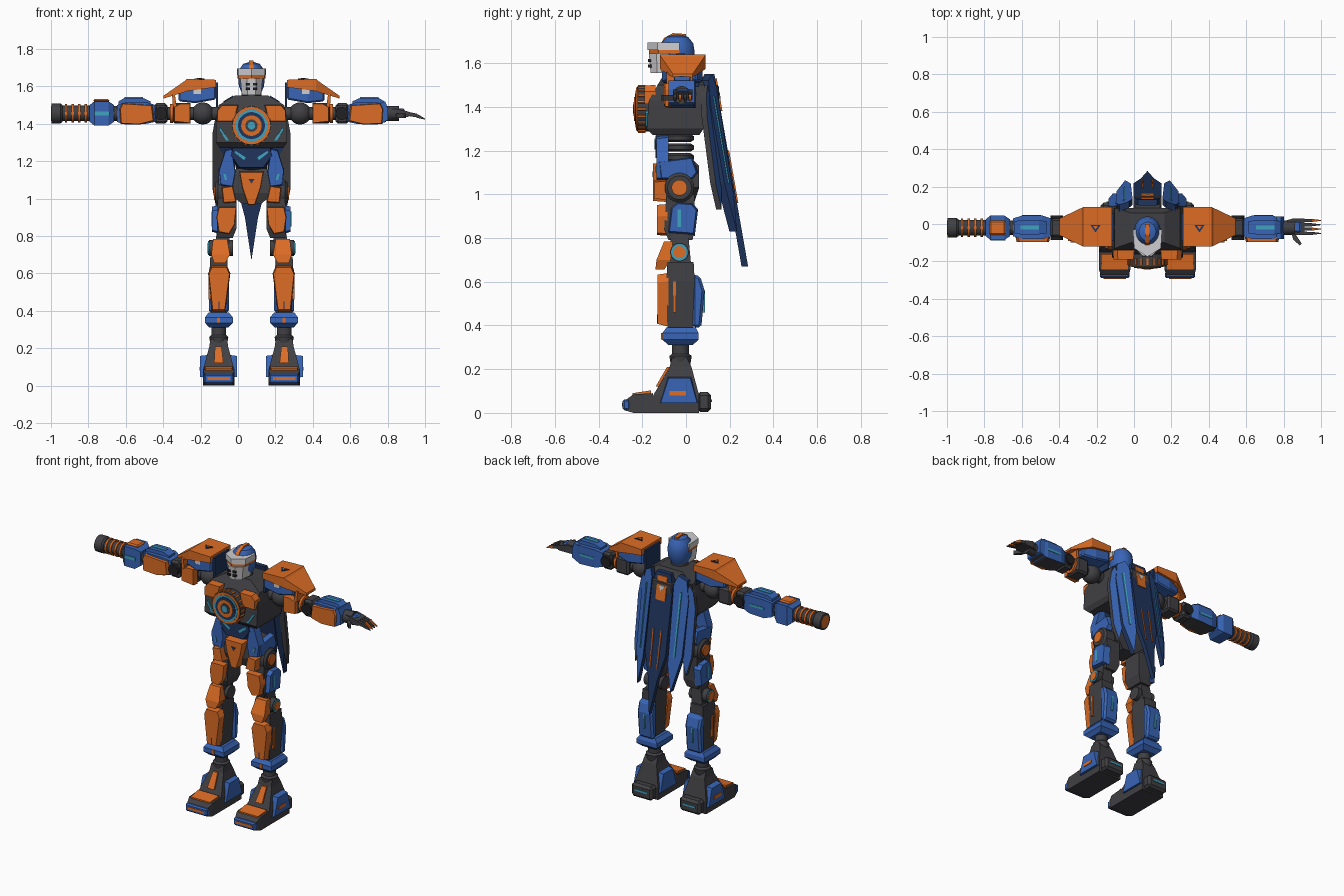
import bpy, bmesh, math
from mathutils import Vector

C = 0.072  # body centreline in x (the cannon arm is longer than the hand arm)
BOTH = (1, -1)
MATS = {}
for n, c in {"orange": (.72, .15, .018), "blue": (.04, .13, .47), "navy": (.014, .035, .11),
             "charcoal": (.052, .052, .058), "black": (.015, .015, .018),
             "cyan": (.05, .36, .52), "white": (.62, .62, .64)}.items():
    MATS[n] = bpy.data.materials.new(n)
    MATS[n].diffuse_color = (*c, 1)


def finish(name, verts, faces, mat, sides, bevel=0, smooth=False, rule=None):
    """Create the part once per side, mirrored about the centreline."""
    for s in sides:
        bm = bmesh.new()
        vs = [bm.verts.new((C + s * x, y, z)) for x, y, z in verts]
        for f in faces:
            bm.faces.new([vs[i] for i in f])
        bmesh.ops.recalc_face_normals(bm, faces=bm.faces)
        me = bpy.data.meshes.new(name)
        me.materials.append(MATS[mat])
        if rule:  # second colour picked by face normal
            me.materials.append(MATS[rule[0]])
            for f in bm.faces:
                f.normal_update()
                n = f.normal.copy()
                n.x *= s
                f.material_index = int(n.dot(Vector(rule[1])) > 0.6)
        bm.to_mesh(me)
        bm.free()
        ob = bpy.data.objects.new(name, me)
        bpy.context.collection.objects.link(ob)
        if bevel:
            m = ob.modifiers.new("chamfer", "BEVEL")
            m.width, m.segments = bevel, 1
        if smooth:
            bpy.ops.object.select_all(action='DESELECT')
            ob.select_set(True)
            bpy.context.view_layer.objects.active = ob
            bpy.ops.object.shade_smooth_by_angle(angle=math.radians(35))


def place(axis, u, v, t):
    return {"x": (t, u, v), "y": (u, t, v), "z": (u, v, t)}[axis]


def slab(name, pts, axis, a, b, mat, sides=(1,), taper=1, bevel=0, warp=None, rule=None):
    """Prism from an outline; the far end may shrink about its centre."""
    n = len(pts)
    cu, cv = sum(p[0] for p in pts) / n, sum(p[1] for p in pts) / n
    vs = [place(axis, u, v, a) for u, v in pts]
    vs += [place(axis, cu + (u - cu) * taper, cv + (v - cv) * taper, b) for u, v in pts]
    if warp:
        vs = [warp(*p) for p in vs]
    fs = [list(range(n)), list(range(n, 2 * n))]
    fs += [[i, (i + 1) % n, n + (i + 1) % n, n + i] for i in range(n)]
    finish(name, vs, fs, mat, sides, bevel, rule=rule)


def block(name, x, y, z, mat, sides=(1,), bevel=0.008, rule=None):
    slab(name, [(x[0], y[0]), (x[1], y[0]), (x[1], y[1]), (x[0], y[1])], "z", *z, mat, sides,
         bevel=bevel, rule=rule)


def loft(name, axis, secs, mat, sides=(1,), bevel=0, rule=None):
    """Rectangular sections (t, u0, u1, v0, v1) joined along an axis."""
    vs, fs = [], []
    for t, u0, u1, v0, v1 in secs:
        vs += [place(axis, *p, t) for p in ((u0, v0), (u1, v0), (u1, v1), (u0, v1))]
    for k in range(len(secs) - 1):
        fs += [[4*k + i, 4*k + (i+1) % 4, 4*k + 4 + (i+1) % 4, 4*k + 4 + i] for i in range(4)]
    fs += [[0, 1, 2, 3], [len(vs) - 4 + i for i in range(4)]]
    finish(name, vs, fs, mat, sides, bevel, rule=rule)


def lathe(name, axis, cu, cv, prof, mat, sides=(1,), n=20, su=1, sv=1):
    """Revolved profile of (radius, position along axis)."""
    vs, fs = [], []
    for r, t in prof:
        for i in range(n):
            a = 2 * math.pi * (i + .5) / n
            vs.append(place(axis, cu + su * r * math.cos(a), cv + sv * r * math.sin(a), t))
    for k in range(len(prof) - 1):
        fs += [[k*n + i, k*n + (i+1) % n, (k+1)*n + (i+1) % n, (k+1)*n + i] for i in range(n)]
    fs += [list(range(n)), [len(vs) - n + i for i in range(n)]]
    finish(name, vs, fs, mat, sides, smooth=True)


def disc(name, axis, cu, cv, r, a, b, mat, sides=(1,), n=20):
    lathe(name, axis, cu, cv, [(r, a), (r, b)], mat, sides, n)


def ball(name, x, y, z, r, mat, sides=(1,)):
    prof = [(max(r * math.sin(math.pi * i / 10), .001), x - r * math.cos(math.pi * i / 10)) for i in range(11)]
    lathe(name, "x", y, z, prof, mat, sides)


# Head: helmet dome, crest, visor, jaw
lathe("helmet", "z", 0, -.04, [(.05, 1.56), (.068, 1.6), (.072, 1.65), (.066, 1.69), (.045, 1.72),
                              (.001, 1.733)], "blue", sv=1.12)
slab("crest", [(-.115, 1.69), (-.1, 1.715), (-.06, 1.737), (0, 1.733), (0, 1.71), (-.07, 1.7)],
     "x", -.012, .012, "orange")
mask = [(-.078, -.03), (-.072, -.13), (0, -.175), (.072, -.13), (.078, -.03)]
slab("brow_visor", mask, "z", 1.66, 1.695, "white")
slab("eye_band", [(x * .95, y * .97) for x, y in mask], "z", 1.643, 1.66, "orange")
slab("jaw", [(-.062, -.04), (-.06, -.135), (-.025, -.17), (.025, -.17), (.06, -.135), (.062, -.04)],
     "z", 1.643, 1.555, "white", taper=.85)
for z in (1.58, 1.605):
    block("mouth_slot", (.008, .03), (-.174, -.155), (z, z + .014), "black", BOTH, 0)
disc("neck", "z", 0, -.04, .055, 1.5, 1.58, "charcoal")

# Chest, collar and the round chest turbine
loft("chest", "z", [(1.27, -.17, .17, -.15, .06), (1.3, -.19, .19, -.18, .08), (1.43, -.19, .19, -.17, .085),
                    (1.5, -.175, .175, -.13, .085), (1.55, -.09, .09, -.1, .06)], "charcoal")
slab("chest_plate", [(.07, 1.5), (.16, 1.5), (.185, 1.47), (.185, 1.41), (.09, 1.41)], "y", -.14, -.19,
     "orange", BOTH, .93)
slab("chest_side_trim", [(.12, 1.31), (.135, 1.31), (.175, 1.37), (.165, 1.38)], "y", -.15, -.185, "cyan", BOTH)
disc("turbine_rim", "y", 0, 1.39, .103, -.225, -.16, "charcoal", n=28)
for r, d, m in ((.1, .228, "orange"), (.085, .231, "cyan"), (.072, .234, "navy"), (.055, .237, "orange"),
                (.033, .24, "charcoal"), (.02, .243, "cyan")):
    disc("turbine_ring", "y", 0, 1.39, r, -d, -.2, m, n=28)
for i in range(20):
    a = i * math.pi / 10
    c, s = math.cos(a), math.sin(a)
    slab("turbine_tooth", [(r * c - w * s, 1.39 + r * s + w * c) for r, w in
         ((.098, -.007), (.109, -.005), (.109, .005), (.098, .007))], "y", -.22, -.185, "orange")

# Waist and pelvis
for z in (1.15, 1.195, 1.238):
    lathe("waist_ring", "z", 0, -.03, [(.065, z), (.085, z + .01), (.085, z + .028), (.065, z + .038)],
          "charcoal", sv=.78)
slab("belly_plate", [(-.11, 1.275), (.11, 1.275), (.12, 1.23), (.07, 1.16), (-.07, 1.16), (-.12, 1.23)],
     "y", -.08, -.14, "navy", taper=.9)
slab("belly_light", [(.03, 1.22), (.085, 1.255), (.09, 1.245), (.04, 1.205)], "y", -.13, -.143, "cyan", BOTH)
loft("pelvis", "z", [(.97, -.05, .05, -.09, .04), (1.03, -.12, .12, -.11, .06), (1.13, -.12, .12, -.1, .06),
                     (1.16, -.08, .08, -.08, .03)], "charcoal")
slab("groin_plate", [(-.065, 1.145), (.065, 1.145), (.05, 1.06), (.018, .965), (-.018, .965), (-.05, 1.06)],
     "y", -.09, -.15, "orange", taper=.95)
slab("groin_mark", [(-.016, 1.105), (.016, 1.105), (0, 1.08)], "y", -.14, -.153, "navy")
slab("waist_guard", [(.105, 1.27), (.14, 1.26), (.175, 1.15), (.165, 1.07), (.1, 1.06), (.085, 1.14)],
     "y", -.08, -.135, "blue", BOTH, .94)
slab("waist_light", [(.13, 1.1), (.142, 1.1), (.15, 1.13), (.138, 1.13)], "y", -.12, -.139, "cyan", BOTH)
slab("hip_guard", [(-.12, 1.07), (-.13, 1.15), (.03, 1.17), (.055, 1.1), (.03, 1.07)], "x", .14, .175, "blue",
     BOTH, .9)

# Legs
lathe("hip_joint", "x", -.03, 1.03, [(.05, .1), (.068, .115), (.068, .18), (.055, .192)], "charcoal", BOTH)
disc("hip_cap", "x", -.03, 1.03, .036, .18, .2, "orange", BOTH)
loft("thigh", "z", [(.79, .1, .18, -.08, .03), (.84, .08, .185, -.1, .04), (1.0, .08, .18, -.09, .04)],
     "charcoal", BOTH)
slab("thigh_front", [(.08, .955), (.175, .955), (.187, .9), (.175, .82), (.12, .81), (.09, .86)], "y", -.085, -.133,
     "orange", BOTH, .95)
slab("thigh_top_plate", [(.08, .98), (.15, .975), (.16, 1.06), (.1, 1.07)], "y", -.09, -.145, "orange", BOTH, .9)
slab("thigh_side", [(-.085, .82), (-.07, .94), (-.04, .965), (.03, .96), (.055, .93), (.04, .81)], "x", .165, .21,
     "blue", BOTH, .87)
block("thigh_light", (.2, .213), (-.038, -.022), (.85, .93), "cyan", BOTH, 0)
loft("knee", "z", [(.66, .13, .21, -.075, .025), (.82, .115, .185, -.07, .01)], "charcoal", BOTH)
disc("knee_joint", "x", -.03, .735, .043, .1, .228, "charcoal", BOTH)
disc("knee_ring", "x", -.03, .735, .038, .225, .232, "cyan", BOTH)
disc("knee_cap", "x", -.03, .735, .028, .225, .236, "orange", BOTH)
loft("knee_pad", "z", [(.655, .14, .2, -.14, -.1), (.7, .115, .215, -.135, -.07), (.785, .13, .205, -.1, -.06)],
     "orange", BOTH)
loft("shin", "z", [(.38, .14, .215, -.085, .035), (.6, .125, .225, -.09, .04), (.69, .13, .22, -.085, .035)],
     "charcoal", BOTH)
slab("shin_guard", [(.13, .64), (.215, .64), (.232, .6), (.21, .395), (.14, .395), (.113, .6)], "y", -.08, -.13,
     "orange", BOTH, .92)
slab("shin_slit", [(.17, .41), (.177, .41), (.177, .45), (.17, .45)], "y", -.12, -.133, "navy", BOTH)
slab("shin_stripe", [(-.06, .46), (-.045, .46), (-.045, .6), (-.06, .6)], "x", .21, .229, "orange", BOTH)
slab("calf", [(.03, .39), (.07, .39), (.085, .56), (.065, .625), (.03, .635)], "x", .12, .228, "blue", BOTH,
     bevel=.012)
block("calf_light", (.17, .18), (.06, .088), (.46, .56), "cyan", BOTH, 0)
loft("ankle_cuff", "z", [(.31, .125, .225, -.08, .03), (.335, .1, .248, -.108, .058), (.365, .1, .248, -.108, .058),
                         (.39, .12, .23, -.09, .045)], "blue", BOTH)
slab("cuff_mark", [(.167, .335), (.183, .335), (.183, .365), (.167, .365)], "y", -.1, -.114, "orange", BOTH)
lathe("ankle", "z", .175, -.025, [(.045, .22), (.052, .26), (.04, .27), (.04, .32)], "charcoal", BOTH)

# Feet
loft("foot", "z", [(.0, .09, .26, -.16, .06), (.08, .09, .26, -.15, .06), (.21, .125, .225, -.075, .025),
                   (.25, .13, .22, -.065, .005)], "charcoal", BOTH)
loft("toe", "y", [(-.275, .1, .25, .01, .06), (-.24, .09, .26, .0, .085), (-.15, .09, .26, .0, .09)], "charcoal", BOTH)
loft("toe_top", "y", [(-.245, .105, .245, .08, .09), (-.16, .1, .25, .085, .103)], "orange", BOTH)
block("toe_front", (.095, .255), (-.29, -.255), (.012, .062), "blue", BOTH)
block("toe_strip", (.115, .235), (-.293, -.28), (.03, .045), "orange", BOTH, 0)
slab("instep_plate", [(.15, .12), (.2, .12), (.195, .21), (.16, .21)], "y", 0, -.012, "orange", BOTH,
     warp=lambda x, y, z: (x, y - .075 - (.21 - z) * .58, z))
slab("foot_side", [(-.125, .04), (-.085, .165), (.025, .165), (.06, .04)], "x", .225, .275, "blue", BOTH, .9)
slab("foot_inner", [(-.125, .04), (-.085, .165), (.025, .165), (.06, .04)], "x", .125, .078, "blue", BOTH, .9)
block("foot_stripe", (.26, .279), (-.075, 0), (.08, .1), "orange", BOTH, 0)
block("heel", (.1, .25), (.05, .115), (.005, .095), "charcoal", BOTH, .015)
block("heel_light", (.13, .22), (.1, .119), (.05, .062), "cyan", BOTH, 0)

# Shoulders
block("shoulder_mount", (.178, .19), (-.09, .06), (1.49, 1.62), "navy", BOTH, 0)
loft("shoulder_body", "x", [(.19, -.11, .075, 1.53, 1.62), (.3, -.11, .075, 1.51, 1.6), (.39, -.08, .05, 1.52, 1.57)],
     "blue", BOTH, .008)
loft("shoulder_top", "x", [(.19, -.12, .09, 1.595, 1.635), (.345, -.12, .09, 1.575, 1.64), (.355, -.115, .085, 1.57, 1.63),
                           (.47, -.06, .03, 1.535, 1.55)], "orange", BOTH)
slab("shoulder_mark", [(.25, -.005), (.305, -.005), (.278, -.045)], "z", 1.63, 1.643, "navy", BOTH)
slab("shoulder_mark_core", [(.265, -.012), (.29, -.012), (.278, -.03)], "z", 1.63, 1.645, "orange", BOTH)
slab("shoulder_badge", [(.27, 1.56), (.31, 1.56), (.31, 1.585), (.27, 1.585)], "y", -.1, -.114, "white", BOTH)
ball("shoulder_ball", .26, -.02, 1.455, .06, "charcoal", BOTH)
disc("shoulder_axle", "x", -.02, 1.455, .035, .15, .45, "charcoal", BOTH)

# Arms down to the wrist
block("upper_arm", (.325, .42), (-.075, .035), (1.4, 1.51), "charcoal", BOTH, .012)
slab("upper_arm_plate", [(.325, 1.4), (.325, 1.51), (.38, 1.51), (.415, 1.49), (.415, 1.41)], "y", -.06, -.1,
     "orange", BOTH, .93)
slab("arm_hook", [(.4, 1.49), (.42, 1.49), (.425, 1.56), (.41, 1.56)], "y", -.09, .03, "orange", BOTH)
disc("elbow_ring", "x", -.02, 1.455, .052, .42, .435, "orange", BOTH)
block("elbow", (.45, .52), (-.07, .03), (1.4, 1.51), "charcoal", BOTH, .012)
disc("elbow_axle", "y", .485, 1.455, .035, -.085, .045, "black", BOTH)
loft("forearm", "x", [(.515, -.065, .03, 1.41, 1.5), (.56, -.08, .045, 1.4, 1.515), (.67, -.08, .045, 1.395, 1.515),
                      (.72, -.065, .03, 1.41, 1.5)], "blue", BOTH, rule=("charcoal", (0, 0, -1)))
slab("forearm_front", [(.52, 1.415), (.53, 1.5), (.69, 1.51), (.705, 1.48), (.7, 1.4), (.6, 1.395)], "y", -.07, -.095,
     "orange", BOTH, .94)
loft("forearm_top", "x", [(.54, -.05, .015, 1.5, 1.52), (.58, -.055, .02, 1.5, 1.538), (.68, -.055, .02, 1.5, 1.538),
                          (.71, -.05, .015, 1.5, 1.52)], "blue", BOTH)
block("forearm_light", (.58, .68), (-.03, -.008), (1.53, 1.542), "cyan", BOTH, 0)
block("forearm_back_light", (.57, .67), (.04, .048), (1.45, 1.465), "cyan", BOTH, 0)
disc("wrist", "x", -.02, 1.455, .04, .7, .79, "charcoal", BOTH)

# Cannon arm
L = (-1,)
loft("cannon_cuff", "x", [(.735, -.065, .025, 1.41, 1.5), (.765, -.085, .045, 1.39, 1.52), (.84, -.085, .045, 1.39, 1.52),
                          (.865, -.065, .025, 1.41, 1.5)], "blue", L)
block("cuff_top", (.76, .845), (-.06, .02), (1.515, 1.533), "orange", L)
block("cuff_light", (.76, .84), (-.089, -.08), (1.445, 1.465), "cyan", L, 0)
disc("cannon_barrel", "x", -.02, 1.455, .042, .85, 1.03, "charcoal", L)
for x in (.88, .915, .95, .985):
    disc("cannon_ring", "x", -.02, 1.455, .05, x, x + .013, "orange", L)
lathe("cannon_muzzle", "x", -.02, 1.455, [(.045, 1.01), (.053, 1.02), (.053, 1.07)], "charcoal", L)
disc("muzzle_face", "x", -.02, 1.455, .04, 1.06, 1.072, "orange", L)

# Hand arm
R = (1,)
slab("wrist_guard", [(.69, 1.4), (.69, 1.51), (.715, 1.52), (.73, 1.48), (.73, 1.42)], "y", -.08, .04, "blue", R)
loft("palm", "x", [(.745, -.05, .02, 1.43, 1.48), (.78, -.06, .03, 1.435, 1.48), (.84, -.06, .03, 1.435, 1.465)], "charcoal", R)
block("knuckle_plate", (.77, .82), (-.045, .015), (1.465, 1.482), "blue", R)
for i in range(4):
    y = -.05 + i * .023
    loft("finger", "x", [(.83, y - .009, y + .009, 1.442, 1.465), (.88, y - .008, y + .008, 1.435, 1.455)], "charcoal", R)
    loft("fingertip", "x", [(.88, y - .008, y + .008, 1.433, 1.456), (.928, y - .002, y + .002, 1.422, 1.428)],
         "orange" if i % 2 else "charcoal", R)
slab("thumb", [(.77, -.05), (.795, -.06), (.825, -.105), (.815, -.115), (.78, -.085)], "z", 1.43, 1.455, "charcoal", R)

# Folded wings: blades lean backward toward the tips
def lean(y0, k, bend):
    return lambda x, y, z: (x, y0 + y + k * (1.55 - z) - bend * abs(x), z)


block("wing_mount", (-.075, .075), (.05, .15), (1.36, 1.5), "charcoal")
slab("centre_blade", [(-.05, 1.55), (.05, 1.55), (.075, 1.48), (.075, 1.05), (.035, .9), (0, .67), (-.035, .9),
                      (-.075, 1.05), (-.075, 1.48)], "y", 0, .03, "navy", warp=lean(.1, .175, 0))
slab("blade_tag", [(-.035, 1.53), (.035, 1.53), (.035, 1.38), (-.035, 1.38)], "y", .03, .037, "orange",
     warp=lean(.1, .175, 0))
slab("blade_mark", [(-.02, 1.47), (.02, 1.47), (0, 1.435)], "y", .03, .039, "white", warp=lean(.1, .175, 0))
slab("centre_streak", [(.025, 1.2), (.033, 1.2), (.028, .96), (.022, .96)], "y", .03, .036, "orange", BOTH,
     warp=lean(.1, .175, 0))
slab("side_blade", [(.08, 1.5), (.1, 1.55), (.15, 1.52), (.17, 1.4), (.165, 1.05), (.12, .83), (.09, 1.0)],
     "y", 0, .035, "navy", BOTH, warp=lean(.13, .17, .45), rule=("blue", (0, 1, 0)))
slab("side_streak", [(.12, 1.45), (.13, 1.45), (.128, 1.05), (.12, 1.05)], "y", .035, .041, "cyan", BOTH,
     warp=lean(.13, .17, .45))
slab("outer_blade", [(.15, 1.4), (.165, 1.5), (.19, 1.45), (.208, 1.35), (.208, 1.05), (.185, .93), (.155, 1.05)],
     "y", 0, .025, "charcoal", BOTH, warp=lean(.15, .13, .5), rule=("blue", (0, 1, 0)))
